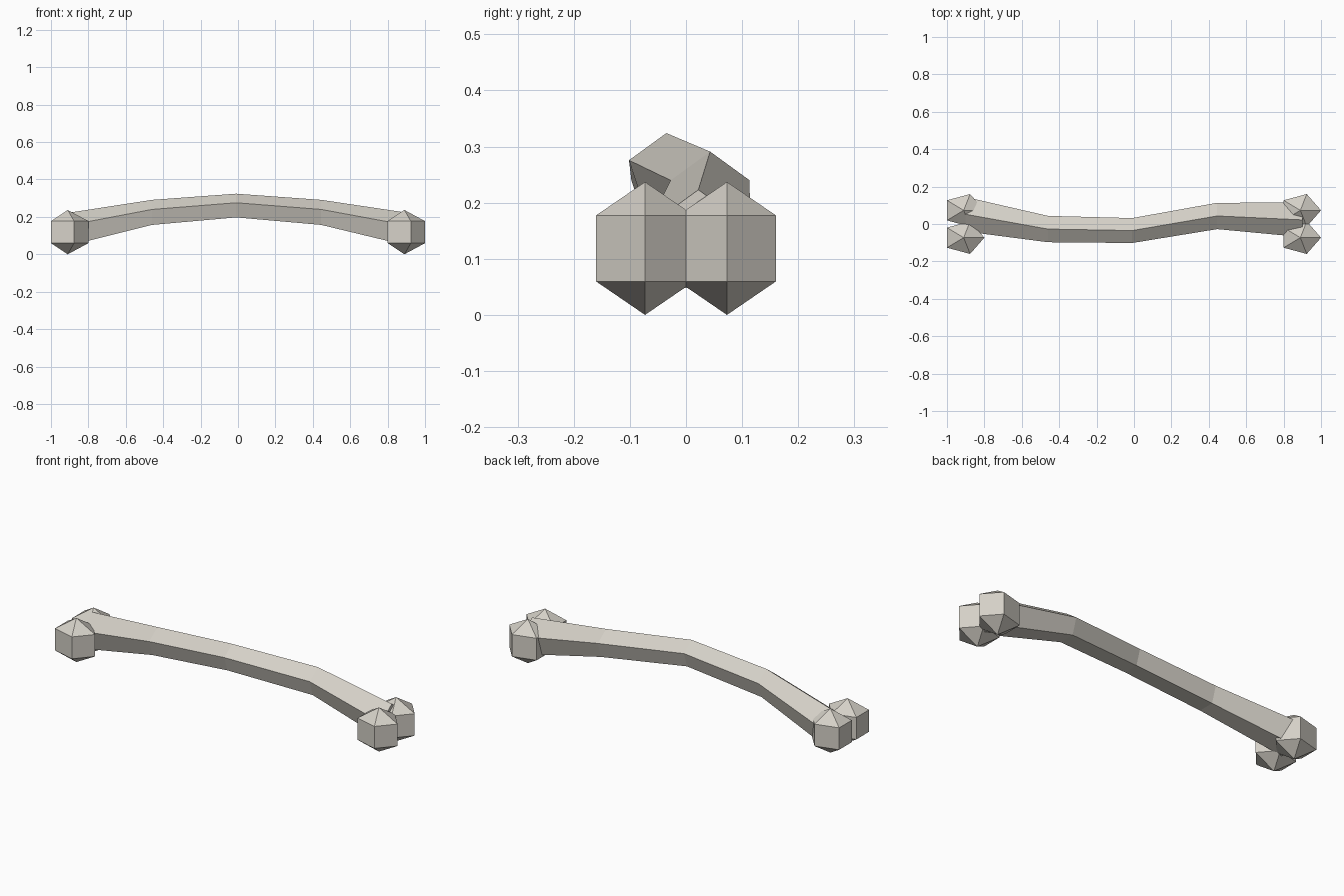
import bpy, bmesh
from math import sin, cos, pi
from mathutils import Vector

SIDES = 5

cube = bpy.data.objects.get("Cube")
if cube:
    bpy.data.objects.remove(cube, do_unlink=True)

# Single bone colour
bone = bpy.data.materials.new("pale bone")
bone.use_nodes = True
colour = (0.66, 0.63, 0.57, 1)
bone.diffuse_color = colour
shader = next(n for n in bone.node_tree.nodes if n.type == 'BSDF_PRINCIPLED')
shader.inputs["Base Color"].default_value = colour
shader.inputs["Roughness"].default_value = 0.9


def ring(center, u, v):
    """Five-sided ring around center, first corner along u."""
    c, u, v = Vector(center), Vector(u), Vector(v)
    angles = [2 * pi * i / SIDES for i in range(SIDES)]
    return [c + u * cos(a) + v * sin(a) for a in angles]


def loft(name, rings, tips=None):
    """Bridge rings; close the ends flat, or with a fan to each tip."""
    bm = bmesh.new()
    loops = [[bm.verts.new(p) for p in r] for r in rings]
    for a, b in zip(loops, loops[1:]):
        for i in range(SIDES):
            j = (i + 1) % SIDES
            bm.faces.new((a[i], a[j], b[j], b[i]))
    for k, loop in enumerate((loops[0], loops[-1])):
        if tips:
            tip = bm.verts.new(tips[k])
            for i in range(SIDES):
                bm.faces.new((loop[i], loop[(i + 1) % SIDES], tip))
        else:
            bm.faces.new(loop)
    bmesh.ops.recalc_face_normals(bm, faces=bm.faces)
    mesh = bpy.data.meshes.new(name)
    bm.to_mesh(mesh)
    bm.free()
    mesh.materials.append(bone)
    obj = bpy.data.objects.new(name, mesh)
    bpy.context.collection.objects.link(obj)
    return obj


# Bent shaft: centre x, y, z and radius at each station
stations = [
    (-0.90, 0.052, 0.126, 0.097),
    (-0.46, -0.027, 0.217, 0.074),
    (-0.01, -0.035, 0.254, 0.070),
    (0.445, 0.043, 0.217, 0.074),
    (0.90, 0.022, 0.126, 0.097),
]
loft("shaft", [ring((x, y, z), (0, 0, r), (0, r, 0)) for x, y, z, r in stations])

# Knobs: a pair of faceted balls at each end
mid, half = 0.1185, 0.059
for end, x in (("right", -0.9105), ("left", 0.8895)):
    for place, y in (("front", -0.073), ("back", 0.073)):
        rings = [ring((x, y, mid + dz), (0.1105, 0, 0), (0, 0.0915, 0))
                 for dz in (-half, half)]
        loft(f"{end}_{place}_knob", rings, [(x, y, 0), (x, y, 2 * mid)])
